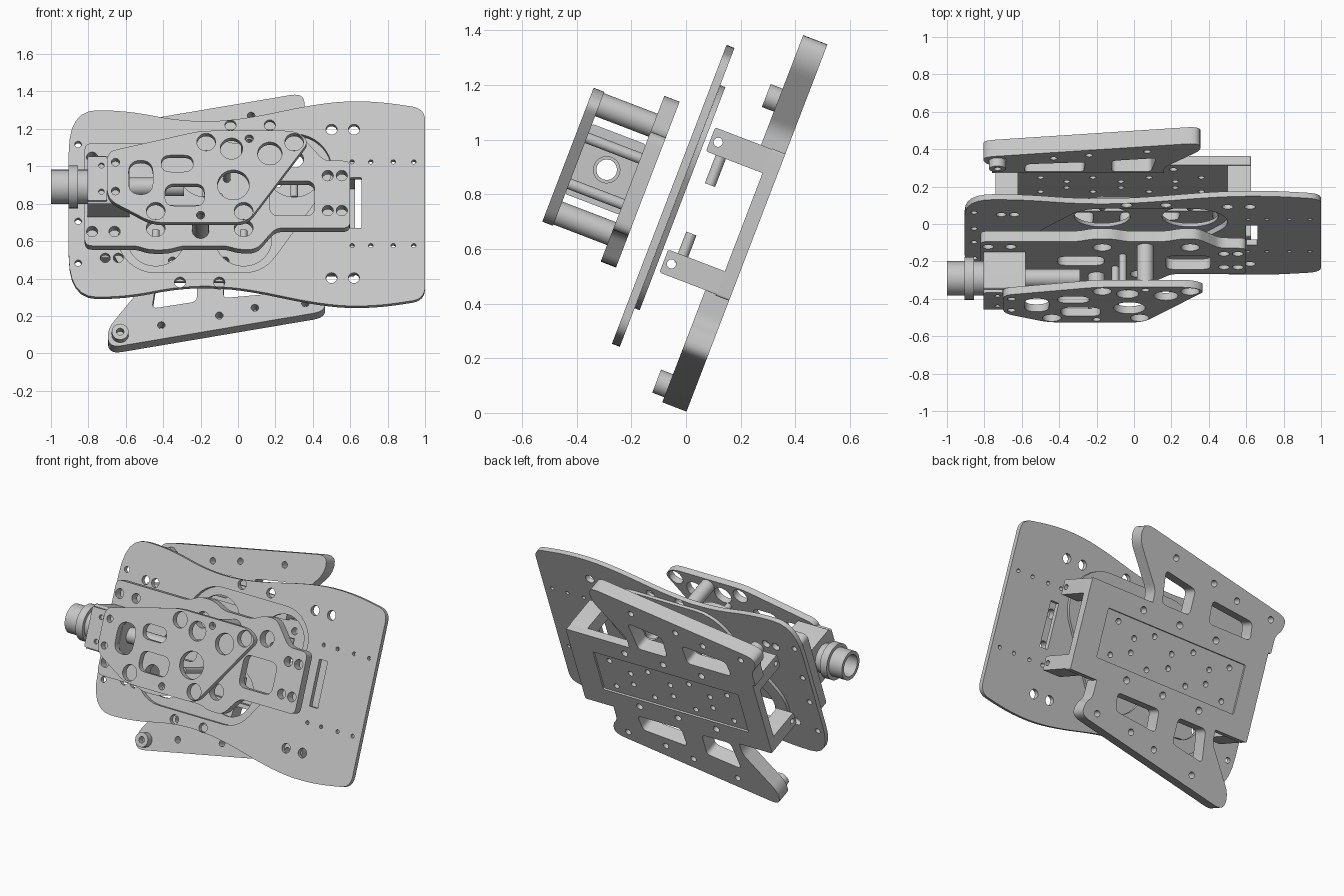
import bpy, bmesh, math
from mathutils import Matrix, Vector, geometry

cube = bpy.data.objects.get("Cube")
if cube:
    bpy.data.objects.remove(cube, do_unlink=True)

grey = bpy.data.materials.new("light_grey")
grey.use_nodes = True
COLOUR = (0.57, 0.57, 0.57, 1)
grey.diffuse_color = COLOUR
grey.node_tree.nodes["Principled BSDF"].inputs["Base Color"].default_value = COLOUR

# The whole assembly leans back: local x, y in the plates, z toward the front
LEAN = Matrix.Rotation(math.radians(69), 4, 'X')
# Turns a flat profile so that it is extruded along x
ALONG_X = Matrix(((0, 0, 1, 0), (1, 0, 0, 0), (0, 1, 0, 0), (0, 0, 0, 1)))
MID = 0.725


def finish(name, mesh, turn=Matrix()):
    bm = bmesh.new()
    bm.from_mesh(mesh)
    bmesh.ops.remove_doubles(bm, verts=bm.verts, dist=0.0003)
    bmesh.ops.recalc_face_normals(bm, faces=bm.faces)
    bm.to_mesh(mesh)
    bm.free()
    mesh.materials.clear()
    mesh.materials.append(grey)
    obj = bpy.data.objects.new(name, mesh)
    bpy.context.collection.objects.link(obj)
    obj.matrix_world = LEAN @ turn
    bpy.ops.object.select_all(action='DESELECT')
    obj.select_set(True)
    bpy.context.view_layer.objects.active = obj
    bpy.ops.object.shade_smooth_by_angle(angle=math.radians(35))
    return obj


def rounded(points, r=0.03, steps=6):
    """Outline with eased corners; a third value sets a corner's own radius."""
    out, n = [], len(points)
    for i, p in enumerate(points):
        c = Vector(p[:2])
        a, b = Vector(points[i - 1][:2]), Vector(points[(i + 1) % n][:2])
        rad = p[2] if len(p) > 2 else r
        s = c + (a - c).normalized() * min(rad, (a - c).length * 0.499)
        e = c + (b - c).normalized() * min(rad, (b - c).length * 0.499)
        for k in range(steps + 1):
            t = k / steps
            out.append(s * (1 - t) ** 2 + c * 2 * t * (1 - t) + e * t * t)
    return out


def circle(x, y, r):
    n = 32 if r > 0.04 else 16
    return [Vector((x + r * math.cos(k * math.tau / n), y + r * math.sin(k * math.tau / n)))
            for k in range(n)]


def slot(x0, x1, y0, y1, r=0.05):
    return rounded([(x0, y0), (x1, y0), (x1, y1), (x0, y1)], r)


def plate(name, outline, low, high, holes=(), turn=Matrix()):
    """Flat plate with holes, cut from a filled curve."""
    cu = bpy.data.curves.new(name, 'CURVE')
    cu.dimensions, cu.fill_mode, cu.extrude = '2D', 'BOTH', (high - low) / 2
    for loop in [outline, *holes]:
        sp = cu.splines.new('POLY')
        sp.points.add(len(loop) - 1)
        for pt, co in zip(sp.points, loop):
            pt.co = (co[0], co[1], 0, 1)
        sp.use_cyclic_u = True
    tmp = bpy.data.objects.new("outline", cu)
    bpy.context.collection.objects.link(tmp)
    bpy.context.view_layer.update()
    mesh = bpy.data.meshes.new_from_object(tmp.evaluated_get(bpy.context.evaluated_depsgraph_get()))
    bpy.data.objects.remove(tmp, do_unlink=True)
    mesh.transform(Matrix.Translation((0, 0, (low + high) / 2)))
    return finish(name, mesh, turn)


def hull(centres, r):
    pts = [p for x, y in centres for p in circle(x, y, r)]
    return [pts[i] for i in geometry.convex_hull_2d(pts)]


def spun(points):
    """Half-turn copy of points about the frame centre."""
    return [(-0.34 - p[0], 2 * MID - p[1], *p[2:]) for p in points]


# Main plate, mirrored top to bottom, with a large skewed opening
ports = [(-0.44, 0.53), (0.03, 0.53), (0.3, 0.925), (-0.17, 0.925)]
top = [(-0.905, 1.26, 0.24), (-0.6, 1.26), (-0.3, 1.195), (0.0, 1.2), (0.45, 1.305),
       (0.72, 1.315), (1.0, 1.27, 0.07)]
bottom = [(p[0], 2 * MID - p[1], *p[2:]) for p in reversed(top)]
holes = [hull(ports, 0.2), slot(0.6, 0.66, 0.585, 0.875, 0.005)]
for side in (-1, 1):
    holes += [circle(x, MID + side * 0.425, 0.03) for x in (0.5, 0.62)]
    holes += [circle(x, MID + side * 0.24, 0.012) for x in (0.61, 0.71, 0.83, 0.94)]
    holes += [circle(x, MID + side * 0.31, 0.027) for x in (-0.71, -0.64)]
    holes += [circle(-0.855, MID + side * d, 0.018) for d in (0.1, 0.34)]
    holes += [circle(x, MID + side * 0.45, 0.03)
              for x in ((-0.04, 0.17) if side > 0 else (-0.31, -0.1))]
plate("main_plate", rounded(top + bottom, 1.0), 0.313, 0.344, holes)

# Thin ring plate behind the opening
plate("backing_plate", hull(ports, 0.24), 0.293, 0.3128,
      [circle(x, y, 0.15) for x, y in ports])

# Inner carrier plate
carrier = [(-0.82, 1.015), (-0.3, 1.015), (-0.22, 1.055), (-0.12, 1.055), (-0.04, 1.015),
           (0.17, 1.015), (0.25, 1.055), (0.34, 1.055), (0.46, 0.915), (0.6, 0.915),
           (0.6, 0.53), (0.2, 0.53), (0.1, 0.407), (0.0, 0.407), (-0.06, 0.428),
           (-0.3, 0.428), (-0.37, 0.405), (-0.48, 0.405), (-0.54, 0.428), (-0.82, 0.428)]
carrier_holes = [circle(x, y, 0.05) for x, y in ports]
carrier_holes += [circle(x, y, 0.03) for x in (0.48, 0.555) for y in (0.63, 0.83)]
carrier_holes += [circle(x, y, 0.03) for x in (-0.78, -0.66) for y in (0.51, 0.935)]
carrier_holes += [slot(0.17, 0.41, 0.6, 0.8), slot(-0.41, -0.16, 0.66, 0.79)]
plate("carrier_plate", rounded(carrier, 0.04), 0.43, 0.49, carrier_holes)

# Front cover plate
cover = [(-0.7, 0.87, 0.05), (-0.2, 0.99), (0.31, 0.99), (0.38, 0.93, 0.04),
         (0.05, 0.465), (-0.46, 0.465), (-0.7, 0.6)]
cover_holes = [circle(x, y, 0.05) for x, y in ports]
cover_holes += [circle(-0.035, 0.888, 0.06), circle(0.17, 0.86, 0.065), circle(-0.025, 0.68, 0.085)]
cover_holes += [circle(x, y, 0.022) for x, y in ((-0.655, 0.81), (-0.655, 0.645), (0.06, 0.945), (-0.2, 0.507))]
cover_holes += [slot(-0.585, -0.455, 0.625, 0.82, 0.07), slot(-0.41, -0.24, 0.755, 0.85),
                slot(-0.39, -0.18, 0.56, 0.685)]
plate("cover_plate", rounded(cover, 0.06), 0.7, 0.742, cover_holes)

# Standoffs between carrier and cover
for x, y, r in ((0.06, 0.94, 0.045), (-0.2, 0.515, 0.045), (-0.06, 0.81, 0.02), (-0.1, 0.63, 0.02)):
    plate("standoff", circle(x, y, r), 0.488, 0.702, [circle(x, y, r * 0.4)])

# Barrel: tube, collar, clamp block and inner sleeve, all hollow
AXIS = (0.727, 0.59)
for name, r, bore, x0, x1 in (("barrel_tube", 0.092, 0.07, -1.0, -0.8),
                              ("barrel_collar", 0.115, 0.09, -0.905, -0.855),
                              ("inner_sleeve", 0.05, 0.038, -0.6, -0.29)):
    plate(name, circle(*AXIS, r), x0, x1, [circle(*AXIS, bore)], ALONG_X)
plate("clamp_block", slot(0.59, 0.865, 0.489, 0.7, 0.01), -0.805, -0.58, [circle(*AXIS, 0.05)], ALONG_X)
plate("clamp_face", slot(-0.805, -0.7, 0.6, 0.85, 0.01), 0.7, 0.72,
      [circle(-0.73, y, 0.015) for y in (0.65, 0.8)])

# Rear frame body with a shallow pocket at the back
dots = [circle(x, y, 0.018) for x in (-0.5, -0.22, 0.08, 0.36) for y in (0.62, 0.83)]
dots += [circle(x, y, 0.018) for x in (-0.36, -0.07, 0.22) for y in (0.68, 0.77)]
outer_dots = [circle(x, y, 0.022) for x in (-0.35, -0.07, 0.21) for y in (0.51, 0.95)]
body = slot(-0.74, 0.625, 0.44, 1.016, 0.01)
plate("frame_body", body, 0.012, 0.053, dots + outer_dots)
plate("frame_back_rim", body, 0, 0.012, [slot(-0.6, 0.46, 0.57, 0.88, 0.01)] + outer_dots)

# Slanted frame wings, the upper one a half-turn copy of the lower
wing = [(-0.69, -0.005, 0.07), (0.47, 0.205, 0.07), (0.46, 0.29), (0.42, 0.33), (0.42, 0.445, 0.005),
        (-0.5, 0.445, 0.005), (-0.5, 0.36), (-0.7, 0.1, 0.06)]
windows = [[(0.25, 0.42), (0.235, 0.31), (-0.08, 0.28), (-0.07, 0.42)],
           [(-0.22, 0.42), (-0.22, 0.26), (-0.46, 0.22), (-0.43, 0.42)]]
screws = [(-0.41, 0.125), (-0.1, 0.18), (0.09, 0.225), (0.36, 0.25)]
for name, place in (("lower_wing", list), ("upper_wing", spun)):
    cuts = [rounded(place(w), 0.03) for w in windows]
    cuts += [circle(x, y, 0.02) for x, y in place(screws)]
    plate(name, rounded(place(wing), 0.04), 0, 0.095, cuts)
for x, y in ((-0.63, 0.07), (-0.73, 1.19)):
    plate("wing_boss", circle(x, y, 0.045), 0.094, 0.142, [circle(x, y, 0.02)])

# Corner arms reaching from the frame to the main plate
for x0, x1 in ((-0.74, -0.62), (0.5, 0.625)):
    for y0, y1 in ((0.445, 0.535), (0.92, 1.014)):
        y = (y0 + y1) / 2
        plate("frame_arm", slot(y0, y1, 0.05, 0.275, 0.01), x0, x1, [circle(y, 0.245, 0.017)], ALONG_X)

# Short pins behind the openings
ALONG_Y = Matrix.Rotation(math.radians(-90), 4, 'X')
for x, y in ports:
    low, high = (0.81, 0.93) if y > MID else (0.5, 0.62)
    plate("pin", circle(x, -0.217, 0.02), low, high, (), ALONG_Y)
